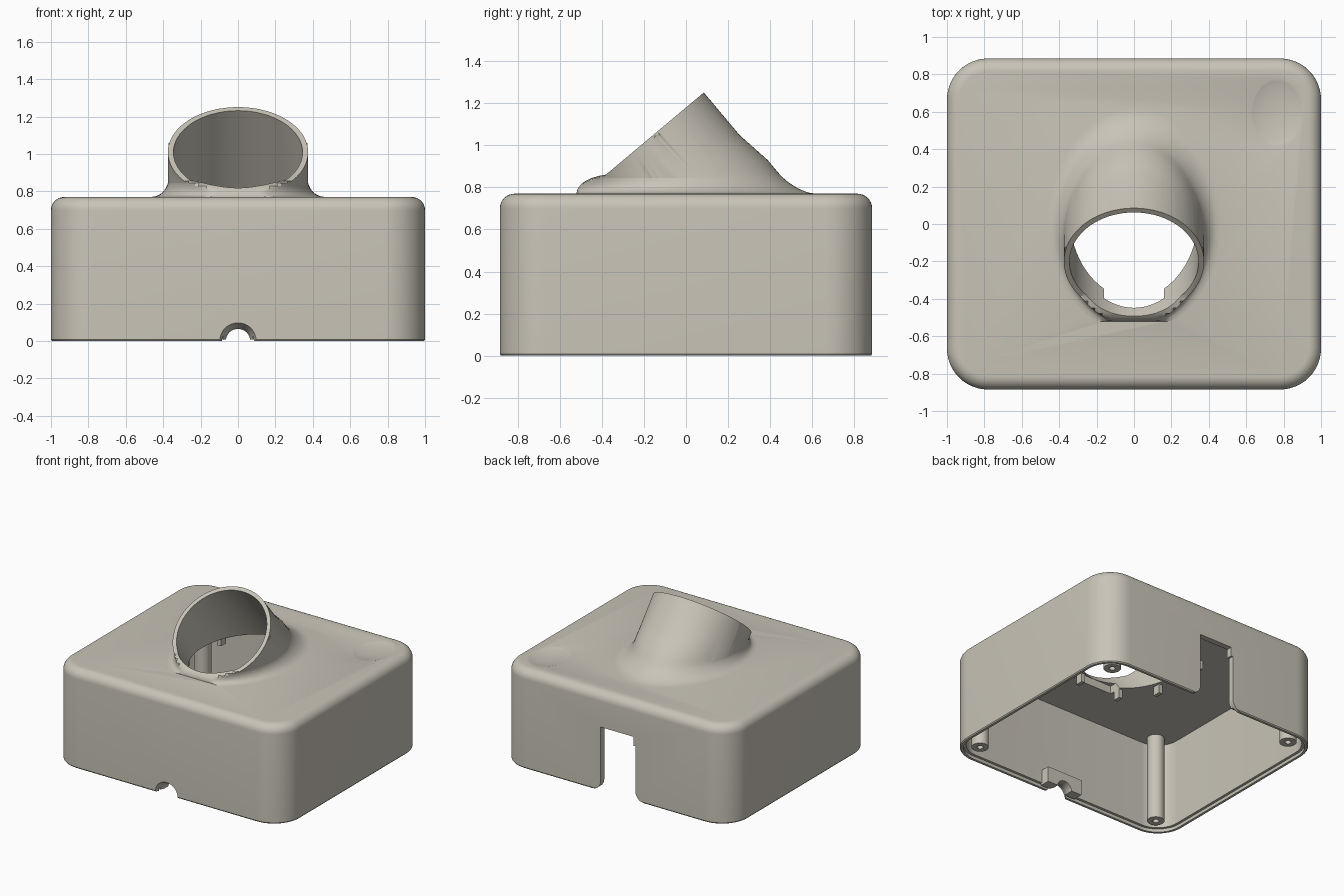
import bpy, bmesh
from math import sin, cos, pi, sqrt, radians

cube = bpy.data.objects.get("Cube")
if cube:
    bpy.data.objects.remove(cube, do_unlink=True)

mat = bpy.data.materials.new("warm_grey_plastic")
mat.use_nodes = True
colour = (0.58, 0.55, 0.475, 1)
mat.diffuse_color = colour
mat.node_tree.nodes["Principled BSDF"].inputs["Base Color"].default_value = colour

HX, HY, TOP, WALL, CEILING = 1.0, 0.885, 0.77, 0.045, 0.705
TILT = radians(40)
OPEN_Y, OPEN_Z = -0.2025, 1.01      # centre of the angled opening
R_OUT, R_IN = 0.375, 0.345


def loft(name, rings):
    """Skin a list of equal-length point rings and cap both ends."""
    bm = bmesh.new()
    vs = [[bm.verts.new(p) for p in ring] for ring in rings]
    n = len(vs[0])
    for a, b in zip(vs, vs[1:]):
        for i in range(n):
            j = (i + 1) % n
            bm.faces.new((a[i], a[j], b[j], b[i]))
    bm.faces.new(vs[0])
    bm.faces.new(vs[-1])
    bmesh.ops.recalc_face_normals(bm, faces=bm.faces)
    mesh = bpy.data.meshes.new(name)
    bm.to_mesh(mesh)
    bm.free()
    mesh.materials.append(mat)
    ob = bpy.data.objects.new(name, mesh)
    bpy.context.collection.objects.link(ob)
    return ob


def rounded_rect(inset, z, radius=0.22, steps=12):
    r = radius - inset
    pts = []
    for q, (sx, sy) in enumerate([(1, 1), (-1, 1), (-1, -1), (1, -1)]):
        for k in range(steps + 1):
            a = (q + k / steps) * pi / 2
            pts.append((sx * (HX - radius) + r * cos(a), sy * (HY - radius) + r * sin(a), z))
    return pts


def circle(x, y, z, r, n=32):
    return [(x + r * cos(2 * pi * i / n), y + r * sin(2 * pi * i / n), z) for i in range(n)]


def tilted_circle(r, depth, n=96):
    """Circle square to the tube axis, depth measured down from the opening."""
    cy, cz = OPEN_Y + depth * sin(TILT), OPEN_Z - depth * cos(TILT)
    return [(r * cos(a), cy + r * sin(a) * cos(TILT), cz + r * sin(a) * sin(TILT))
            for a in (2 * pi * i / n for i in range(n))]


def box(name, x0, x1, y0, y1, z0, z1):
    return loft(name, [[(x0, y0, z), (x1, y0, z), (x1, y1, z), (x0, y1, z)] for z in (z0, z1)])


def boolean(target, other, operation):
    mod = target.modifiers.new("cut", "BOOLEAN")
    mod.operation, mod.solver, mod.object = operation, "EXACT", other
    bpy.context.view_layer.objects.active = target
    bpy.ops.object.modifier_apply(modifier=mod.name)
    bpy.data.objects.remove(other, do_unlink=True)


# Case: rounded block with a soft top edge
edge = 0.07
rings = [rounded_rect(0.006, 0), rounded_rect(0, 0.008)]
for k in range(9):
    a = k / 8 * pi / 2
    rings.append(rounded_rect(edge * (1 - cos(a)), TOP - edge + edge * sin(a)))
case = loft("case_shell", rings)

# Angled tube
boolean(case, loft("tube", [tilted_circle(R_OUT, 0), tilted_circle(R_OUT, 0.75)]), "UNION")


# Flared skirt that blends the tube into the top, longer at the back
def skirt_ring(z, n=96):
    h = max(z, TOP)
    u = min((h - TOP) / 0.1, 1)
    fillet = 0.095 * (1 - sqrt(1 - (1 - u) ** 2))
    back = 0.037 * min(1, (1.06 - h) / 0.13)
    cy = OPEN_Y + (OPEN_Z - z) * sin(TILT) / cos(TILT)
    if h < 0.86:
        front = -0.36 - 0.16 * sqrt(1 - ((h - TOP) / 0.09) ** 2)
    else:
        front = 0.1 + (z - 1.25) / 0.839
    pts = []
    for i in range(n):
        a = 2 * pi * i / n
        o = fillet + back * max(0, sin(a)) ** 4 - 0.003
        y = cy + (R_OUT / cos(TILT) + o) * sin(a)
        pts.append(((R_OUT + o) * cos(a), max(y, front), z))
    return pts


levels = [0.74, 0.77, 0.775, 0.782, 0.79, 0.8, 0.815, 0.83, 0.845, 0.855, 0.865, 0.9, 0.93, 1.0, 1.06]
boolean(case, loft("skirt", [skirt_ring(z) for z in levels]), "UNION")

# Hollow inside, with a rebate round the bottom rim
boolean(case, loft("cavity", [rounded_rect(WALL, -0.1), rounded_rect(WALL, CEILING)]), "DIFFERENCE")
boolean(case, loft("rebate", [rounded_rect(0.025, -0.1), rounded_rect(0.025, 0.025)]), "DIFFERENCE")

# Bore through the tube and the relief at its front
boolean(case, loft("bore", [tilted_circle(R_IN, -0.5), tilted_circle(R_IN, 0.75)]), "DIFFERENCE")
boolean(case, box("relief", -0.16, 0.16, -0.45, -0.25, 0.6, 0.766), "DIFFERENCE")

# Shallow thumb dimple in the top
bpy.ops.mesh.primitive_uv_sphere_add(segments=64, ring_count=48, location=(0.765, 0.595, TOP + 0.04))
dimple = bpy.context.object
dimple.scale = (0.185, 0.24, 0.06)
bpy.ops.object.transform_apply(location=False, rotation=False, scale=True)
boolean(case, dimple, "DIFFERENCE")

# Back slot with rounded lower corners
mid, half, flare = -0.03, 0.15, 0.08


def corner(side):
    pts = [(mid + side * (half + flare), -0.05)]
    for k in range(9):
        a = k / 8 * pi / 2
        pts.append((mid + side * (half + flare - flare * sin(a)), flare - flare * cos(a)))
    return pts


outline = corner(1) + [(mid + half, 0.5), (mid - half + 0.015, 0.5),
                       (mid - half + 0.015, 0.43), (mid - half, 0.43)] + corner(-1)[::-1]
boolean(case, loft("slot", [[(x, y, z) for x, z in outline] for y in (0.75, 1.0)]), "DIFFERENCE")


# Tapered cable notch in the front, through the wall and its inner block
def notch():
    return loft("notch", [[(r * cos(2 * pi * i / 48), y, r * sin(2 * pi * i / 48)) for i in range(48)]
                          for y, r in ((-0.89, 0.1), (-0.82, 0.065), (-0.7, 0.065))])


boolean(case, notch(), "DIFFERENCE")
block = box("cable_block", -0.155, 0.155, -0.85, -0.77, 0.008, 0.13)
boolean(block, notch(), "DIFFERENCE")

# Screw pillars in the four corners
parts = [case, block]
for sx, xname in ((-1, "right"), (1, "left")):
    for sy, yname in ((-1, "front"), (1, "back")):
        x, y = sx * 0.82, sy * 0.735
        parts.append(loft(f"{yname}_{xname}_screw_pillar", [
            circle(x, y, CEILING + 0.01, 0.062), circle(x, y, 0.025, 0.062),
            circle(x, y, 0.025, 0.022), circle(x, y, 0.3, 0.022)]))

# Small retaining tabs hanging round the bore
for sx, xname in ((-1, "right"), (1, "left")):
    for x, y, yname in ((0.175, -0.385, "front"), (0.35, -0.15, "middle"), (0.35, 0.3, "back")):
        parts.append(box(f"{yname}_{xname}_tab", sx * x - 0.015, sx * x + 0.015,
                         y - 0.03, y + 0.03, 0.635, CEILING + 0.01))

# Smooth curved walls, keep edges crisp
bpy.ops.object.select_all(action="DESELECT")
for ob in parts:
    ob.select_set(True)
bpy.context.view_layer.objects.active = case
bpy.ops.object.shade_smooth_by_angle(angle=radians(30))
